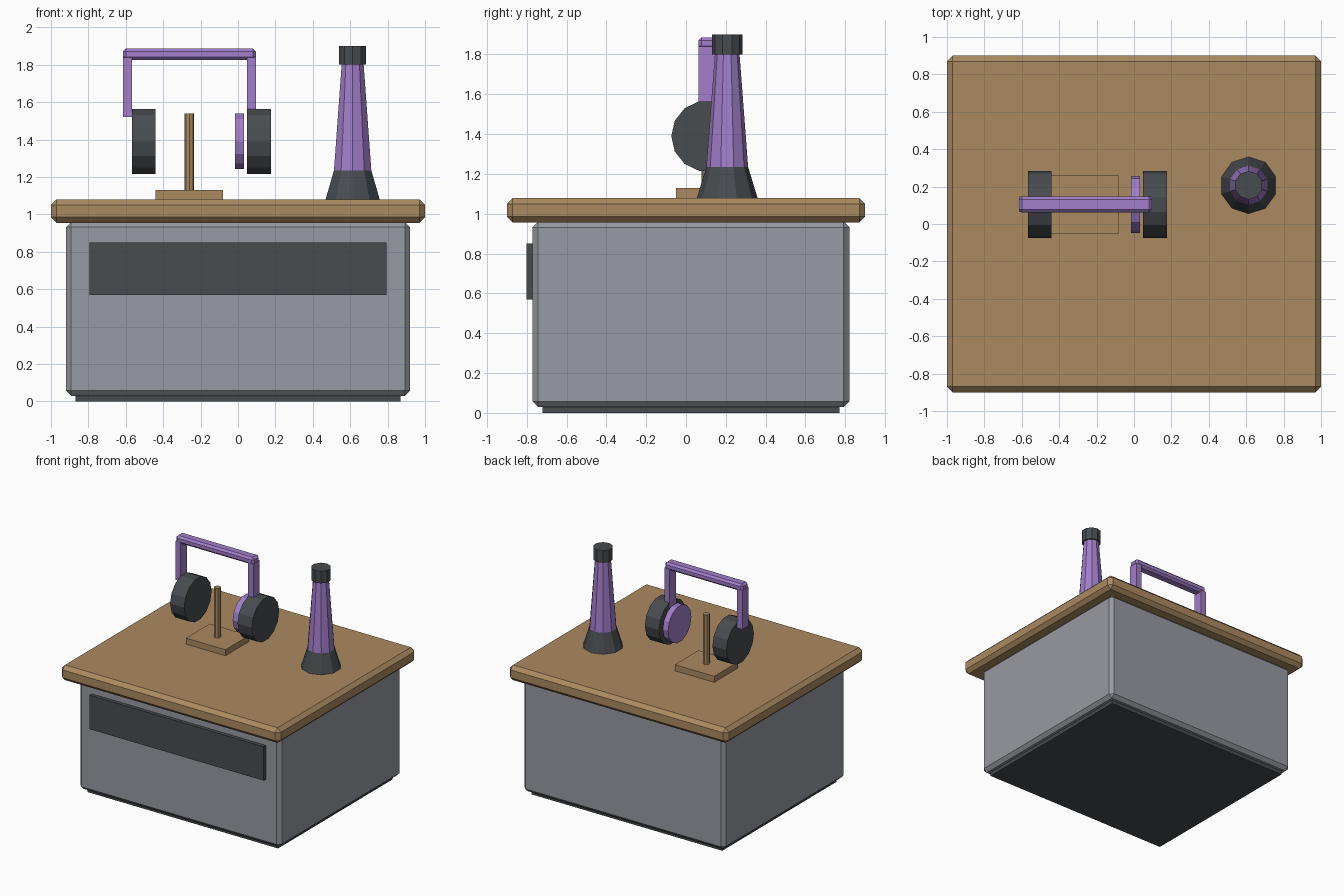
import bpy, math

if "Cube" in bpy.data.objects:
    bpy.data.objects.remove(bpy.data.objects["Cube"])


def material(name, rgb):
    m = bpy.data.materials.new(name)
    m.diffuse_color = (*rgb, 1)
    m.use_nodes = True
    m.node_tree.nodes["Principled BSDF"].inputs["Base Color"].default_value = m.diffuse_color
    return m


WOOD = material("warm wood", (0.41, 0.255, 0.12))
GREY = material("cabinet grey", (0.31, 0.325, 0.36))
DARK = material("charcoal", (0.065, 0.072, 0.08))
PURPLE = material("soft purple", (0.36, 0.21, 0.59))


def box(name, lo, hi, mat, bevel=0.0):
    """Box between two corners, with an optional chamfer."""
    bpy.ops.mesh.primitive_cube_add(size=1, location=[(a + b) / 2 for a, b in zip(lo, hi)])
    o = bpy.context.object
    o.name = name
    o.scale = [b - a for a, b in zip(lo, hi)]
    bpy.ops.object.transform_apply(location=False, rotation=False, scale=True)
    o.data.materials.append(mat)
    if bevel:
        b = o.modifiers.new("chamfer", 'BEVEL')
        b.width, b.segments = bevel, 1
    return o


def cone(name, x, y, z0, z1, r0, r1, sides, mat):
    """Upright tapered cylinder from z0 to z1."""
    bpy.ops.mesh.primitive_cone_add(vertices=sides, radius1=r0, radius2=r1,
                                    depth=z1 - z0, location=(x, y, (z0 + z1) / 2))
    o = bpy.context.object
    o.name = name
    o.data.materials.append(mat)
    return o


def disc(name, x0, x1, r, mat):
    """Fourteen-sided disc lying along x, at ear cup height."""
    bpy.ops.mesh.primitive_cylinder_add(vertices=14, radius=r, depth=x1 - x0,
                                        location=((x0 + x1) / 2, HY, 1.39),
                                        rotation=(0, math.pi / 2, 0))
    o = bpy.context.object
    o.name = name
    o.data.materials.append(mat)
    return o


# Cabinet
box("plinth", (-0.87, -0.72, 0), (0.87, 0.77, 0.06), DARK)
box("cabinet_body", (-0.92, -0.77, 0.03), (0.92, 0.82, 0.96), GREY, 0.028)
box("front_panel", (-0.795, -0.80, 0.57), (0.795, -0.76, 0.85), DARK)
box("table_top", (-1, -0.9, 0.955), (1, 0.9, 1.08), WOOD, 0.03)

# Headphone stand
HX, HY = -0.26, 0.105
box("stand_base", (HX - 0.18, HY - 0.155, 1.07), (HX + 0.18, HY + 0.155, 1.13), WOOD)
cone("stand_pole", HX, HY, 1.12, 1.54, 0.026, 0.026, 8, WOOD)

# Headphones
box("headband", (HX - 0.356, HY - 0.043, 1.826), (HX + 0.356, HY + 0.043, 1.886), PURPLE, 0.016)
for side, s in (("left", -1), ("right", 1)):
    px = HX + s * 0.332
    box(side + "_band_arm", (px - 0.024, HY - 0.041, 1.52), (px + 0.024, HY + 0.041, 1.84), PURPLE)
disc("left_ear_cup", -0.568, -0.44, 0.179, DARK)
disc("right_ear_cup", 0.048, 0.177, 0.179, DARK)
disc("right_ear_pad", -0.016, 0.033, 0.152, PURPLE)

# Bottle
BX, BY = 0.613, 0.207
cone("bottle_foot", BX, BY, 1.08, 1.235, 0.152, 0.105, 10, DARK)
cone("bottle_body", BX, BY, 1.235, 1.80, 0.105, 0.062, 10, PURPLE)
cone("bottle_cap", BX, BY, 1.80, 1.90, 0.076, 0.076, 10, DARK)
